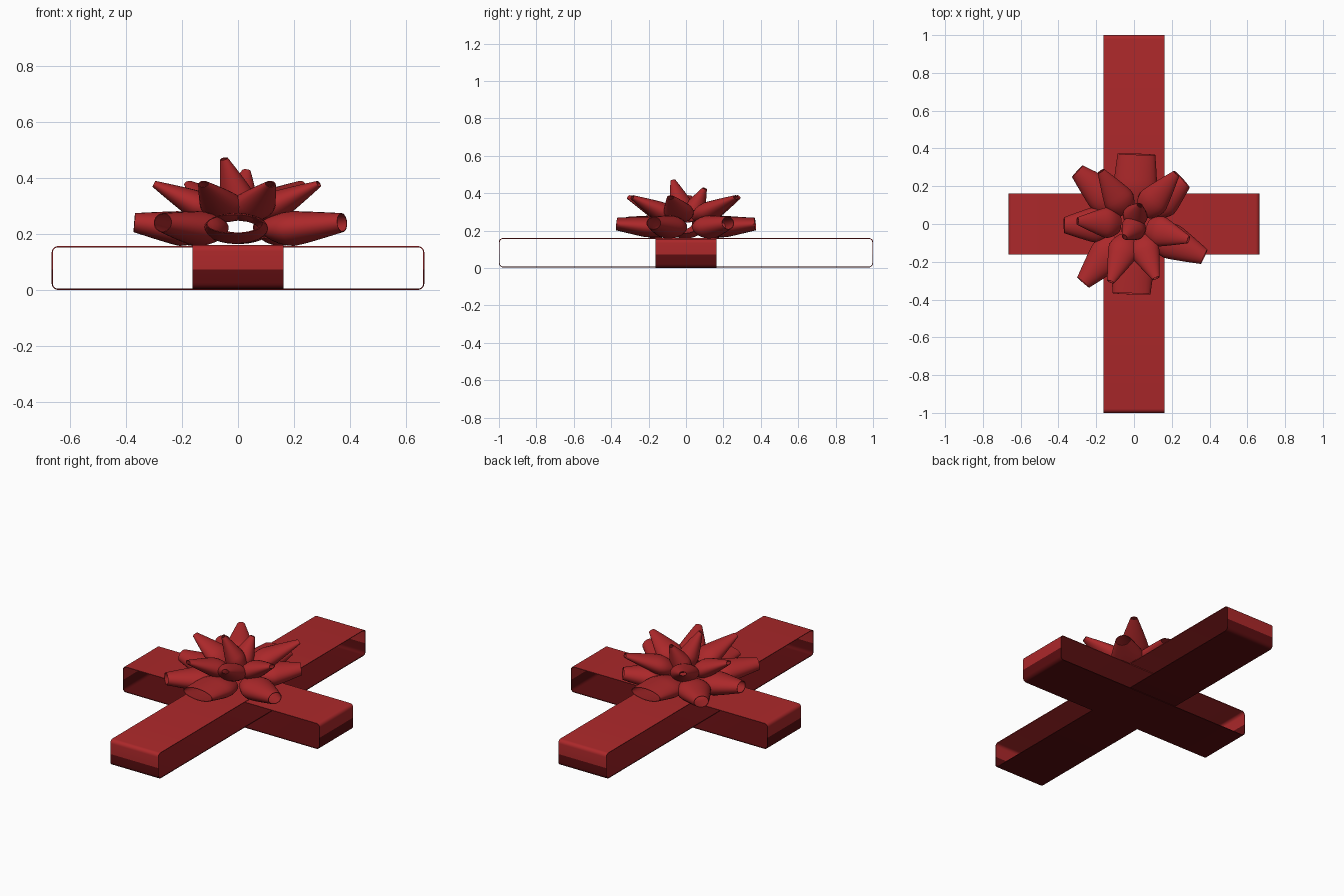
import bpy, math
from mathutils import Vector

if "Cube" in bpy.data.objects:
    bpy.data.objects.remove(bpy.data.objects["Cube"])


def colour(name, rgb):
    m = bpy.data.materials.new(name)
    m.diffuse_color = (*rgb, 1)
    m.use_nodes = True
    m.node_tree.nodes["Principled BSDF"].inputs["Base Color"].default_value = m.diffuse_color
    return m


red = colour("ribbon_red", (0.41, 0.021, 0.023))
dark = colour("ribbon_dark_red", (0.105, 0.004, 0.005))
SPLIT = 0.073  # bands are darker below this height


def make(name, verts, faces, thick):
    """Thin ribbon surface thickened inwards, shaded smooth with sharp rims."""
    me = bpy.data.meshes.new(name)
    me.from_pydata(verts, [], faces)
    me.materials.append(red)
    ob = bpy.data.objects.new(name, me)
    bpy.context.collection.objects.link(ob)
    m = ob.modifiers.new("thickness", 'SOLIDIFY')
    m.thickness = thick
    m.offset = -1
    bpy.context.view_layer.objects.active = ob
    ob.select_set(True)
    bpy.ops.object.modifier_apply(modifier=m.name)
    bpy.ops.object.shade_smooth_by_angle(angle=math.radians(40))
    ob.select_set(False)
    return ob


def band(name, half, width, z0, z1, along_y):
    """Flat ribbon loop with rounded corners, dark on its lower half."""
    r, prof = 0.022, []
    for cx, cz, a0 in ((half - r, z1 - r, 0), (-half + r, z1 - r, 90),
                       (-half + r, z0 + r, 180), (half - r, z0 + r, 270)):
        for k in range(6):
            a = math.radians(a0 + 18 * k)
            prof.append((cx + r * math.cos(a), cz + r * math.sin(a)))
        if a0 in (90, 270):
            prof.append((-half if a0 == 90 else half, SPLIT))
    n = len(prof)
    verts = [(s, u, z) if along_y else (u, s, z)
             for s in (-width, width) for u, z in prof]
    faces = [(i, (i + 1) % n, n + (i + 1) % n, n + i) for i in range(n)]
    ob = make(name, verts, faces if along_y else [f[::-1] for f in faces], 0.004)
    ob.data.materials.append(dark)
    for p in ob.data.polygons:
        p.material_index = int(p.center.z < SPLIT)


def petal(name, base, tip, stations):
    """Open ribbon tube; stations = (t, half width, half height, sag)."""
    b, t = Vector(base), Vector(tip)
    d = (t - b).normalized()
    side = Vector((0, 0, 1)).cross(d).normalized()
    up = d.cross(side)
    n, rows, verts, faces = 24, 13, [], []
    for k in range(rows):
        q = k / (rows - 1)
        for s0, s1 in zip(stations, stations[1:]):
            if s0[0] <= q <= s1[0]:
                f = (q - s0[0]) / (s1[0] - s0[0])
                f = f * (2 - f) if s0[0] == 0 else f ** 1.1
                w, h, sag = (s0[i] + (s1[i] - s0[i]) * f for i in (1, 2, 3))
                break
        c = b.lerp(t, q) - up * sag
        for i in range(n):
            a = 2 * math.pi * i / n
            verts.append(c + side * (w * math.cos(a)) + up * (h * math.sin(a)))
    for k in range(rows - 1):
        for i in range(n):
            j = (i + 1) % n
            faces.append((k * n + i, k * n + j, (k + 1) * n + j, (k + 1) * n + i))
    make(name, verts, faces, 0.003)


def ring_petal(name, ang, r0, z0, r1, z1, stations):
    c, s = math.cos(math.radians(ang)), math.sin(math.radians(ang))
    petal(name, (r0 * c, r0 * s, z0), (r1 * c, r1 * s, z1), stations)


# crossed ribbon bands
band("long_band", 1.0, 0.162, 0.003, 0.16, True)
band("cross_band", 0.665, 0.162, 0.0, 0.156, False)

# lower bow loops: two wide ones and five narrower
wide = ((0, 0.085, 0.04, 0), (0.4, 0.115, 0.055, 0), (1, 0.1, 0.034, 0))
low = ((0, 0.06, 0.035, 0), (0.35, 0.095, 0.062, 0.008), (1, 0.042, 0.034, 0))
for i, a in enumerate((88, -92)):
    ring_petal(f"wide_loop_{i}", a, 0.11, 0.21, 0.37, 0.235, wide)
for i, (a, r) in enumerate(((181, 0.37), (137, 0.41), (40, 0.35),
                            (-25, 0.41), (-131, 0.41))):
    ring_petal(f"lower_loop_{i}", a, 0.12, 0.22, r, 0.24, low)

# middle bow loops, tilted up and pointed
mid = ((0, 0.05, 0.03, 0), (0.3, 0.082, 0.052, 0), (1, 0.02, 0.012, 0))
for i, (a, r) in enumerate(((177, 0.30), (122, 0.33), (50, 0.35),
                            (-16, 0.30), (-68, 0.31), (-112, 0.33))):
    ring_petal(f"middle_loop_{i}", a, 0.08, 0.27, r, 0.378, mid)

# upright centre loops
top = ((0, 0.06, 0.05, 0), (0.25, 0.066, 0.056, 0), (1, 0.016, 0.012, 0))
petal("centre_loop_front", (0.01, -0.01, 0.29), (-0.05, -0.07, 0.468), top)
petal("centre_loop_back", (0.0, 0.03, 0.28), (0.03, 0.10, 0.425), top)
